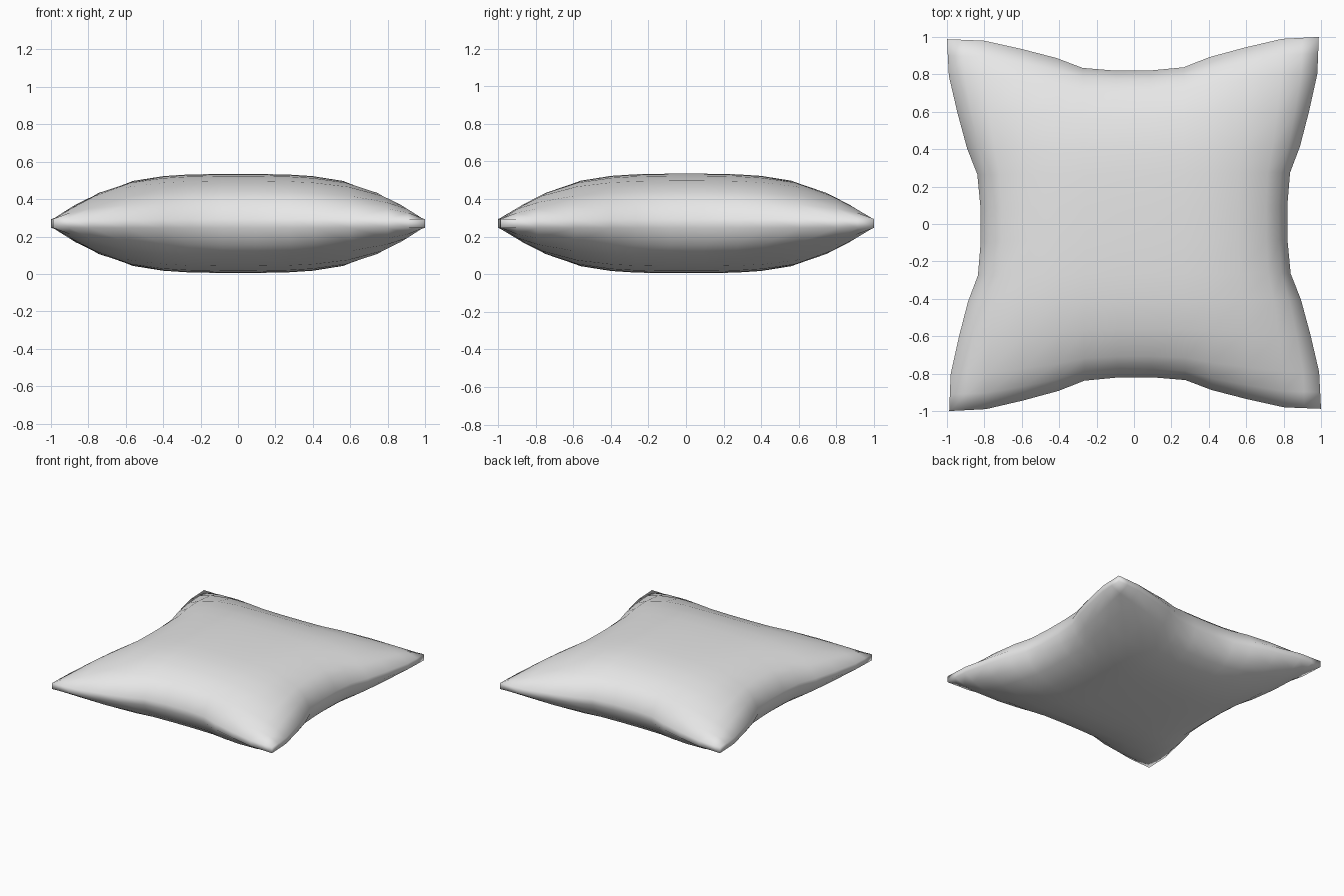
import bpy, bmesh, math
from mathutils import Matrix

cube = bpy.data.objects.get("Cube")
if cube:
    bpy.data.objects.remove(cube, do_unlink=True)

MID, SEAM, PUFF = 0.27, 0.024, 0.241
HALF = [0.09, 0.27, 0.41, 0.6, 0.8, 0.91, 1.0]      # grid stations
EDGE = [0.82, 0.836, 0.89, 0.94, 0.985, 0.99, 0.994]  # how far the side reaches at each
stations = [-s for s in reversed(HALF)] + HALF
reach = dict(zip(HALF, EDGE))
N = len(stations)


def spread(u, v):
    """Pull the sides inward between the corners."""
    return u * (1 - (1 - reach[abs(v)]) * u * u)


def swell(t):
    return (1 - abs(t) ** 3) ** 0.7


# Two puffed sheets
bm = bmesh.new()
sheets = []
for side in (1, -1):
    sheet = [[bm.verts.new((spread(u, v), spread(v, u),
                            MID + side * (SEAM + PUFF * swell(u) * swell(v))))
              for u in stations] for v in stations]
    sheets.append(sheet)
    for j in range(N - 1):
        for i in range(N - 1):
            bm.faces.new((sheet[j][i], sheet[j][i + 1],
                          sheet[j + 1][i + 1], sheet[j + 1][i]))

# Narrow seam strip joining the sheets
last = N - 1
rim = ([(0, i) for i in range(last)] + [(j, last) for j in range(last)]
       + [(last, i) for i in range(last, 0, -1)] + [(j, 0) for j in range(last, 0, -1)])
top, bottom = sheets
for (a, b), (c, d) in zip(rim, rim[1:] + rim[:1]):
    bm.faces.new((top[a][b], top[c][d], bottom[c][d], bottom[a][b]))

bmesh.ops.recalc_face_normals(bm, faces=bm.faces)
bmesh.ops.rotate(bm, verts=bm.verts, cent=(0, 0, 0),
                 matrix=Matrix.Rotation(0.006, 3, "Z"))
for face in bm.faces:
    face.smooth = True

mesh = bpy.data.meshes.new("pillow")
bm.to_mesh(mesh)
bm.free()
pillow = bpy.data.objects.new("pillow", mesh)
bpy.context.collection.objects.link(pillow)

# Plain fabric
fabric = bpy.data.materials.new("light_grey_fabric")
fabric.use_nodes = True
colour = (0.8, 0.8, 0.8, 1)
fabric.diffuse_color = colour
fabric.node_tree.nodes["Principled BSDF"].inputs["Base Color"].default_value = colour
mesh.materials.append(fabric)
